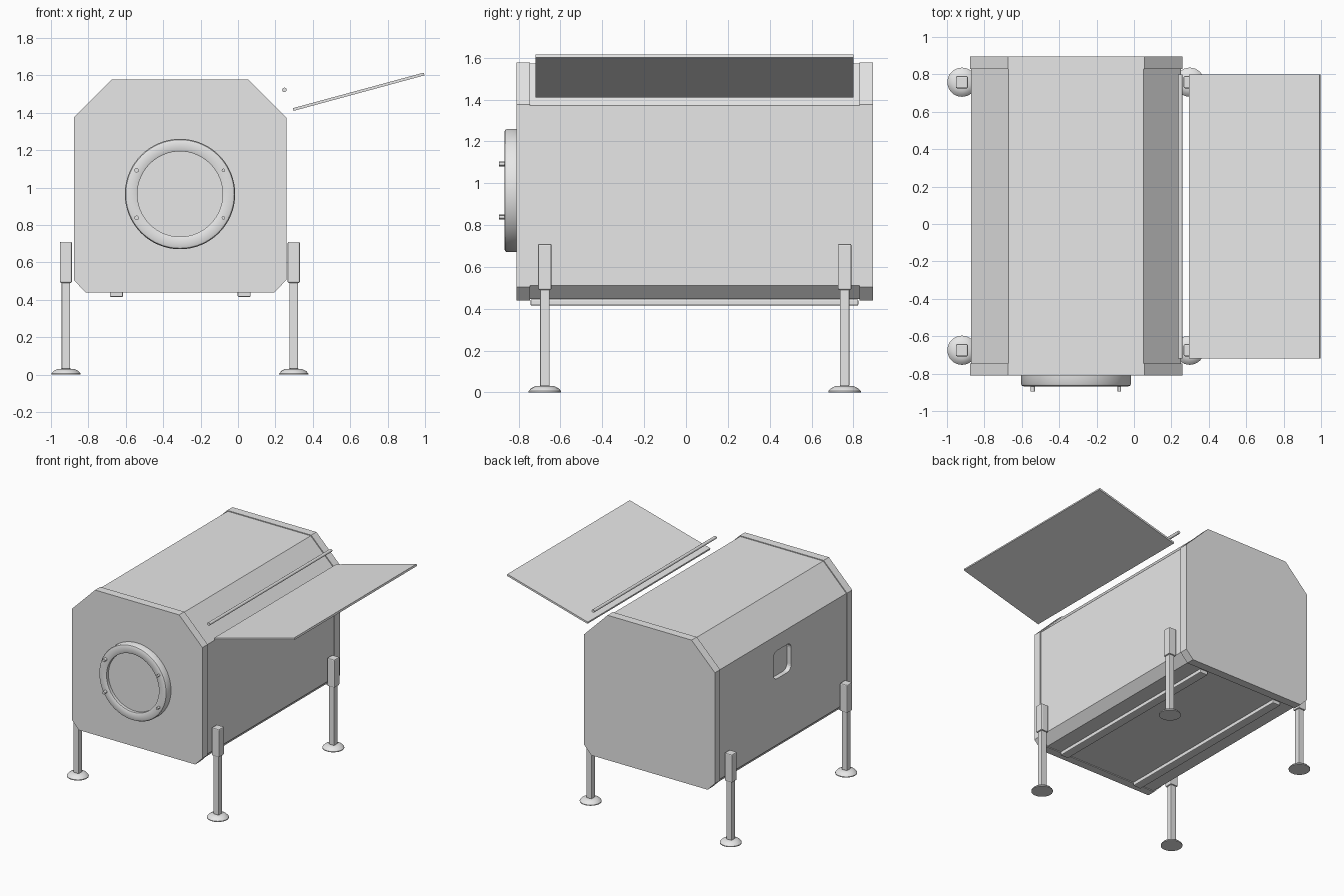
import bpy, bmesh, math
from mathutils import Matrix, Vector

default = bpy.data.objects.get("Cube")
if default:
    bpy.data.objects.remove(default, do_unlink=True)

grey = bpy.data.materials.new("light grey")
grey.use_nodes = True
grey.diffuse_color = (0.8, 0.8, 0.8, 1)
grey.node_tree.nodes["Principled BSDF"].inputs["Base Color"].default_value = (0.8, 0.8, 0.8, 1)


def finish(name, bm, smooth=False):
    bmesh.ops.recalc_face_normals(bm, faces=bm.faces[:])
    mesh = bpy.data.meshes.new(name)
    bm.to_mesh(mesh)
    bm.free()
    mesh.materials.append(grey)
    obj = bpy.data.objects.new(name, mesh)
    bpy.context.collection.objects.link(obj)
    bpy.ops.object.select_all(action="DESELECT")
    obj.select_set(True)
    bpy.context.view_layer.objects.active = obj
    if smooth:
        bpy.ops.object.shade_smooth_by_angle(angle=math.radians(30))
    return obj


def box(name, center, size, bevel=0, tilt=0):
    bm = bmesh.new()
    bmesh.ops.create_cube(bm, size=1, matrix=Matrix.Diagonal((*size, 1)))
    if bevel:
        bmesh.ops.bevel(bm, geom=bm.edges[:], offset=bevel, segments=2, profile=0.5, affect="EDGES")
    bm.transform(Matrix.Translation(center) @ Matrix.Rotation(tilt, 4, "Y"))
    return finish(name, bm)


def loft(bm, rings):
    """Skin closed rings of points and cap both ends."""
    loops = [[bm.verts.new(p) for p in ring] for ring in rings]
    n = len(loops[0])
    for a, b in zip(loops, loops[1:]):
        for i in range(n):
            j = (i + 1) % n
            bm.faces.new((a[i], a[j], b[j], b[i]))
    bm.faces.new(loops[0])
    bm.faces.new(loops[-1])


def lathe(name, profile, center, along_y=False, sides=32):
    """Turn (radius, height) points about z, or about the front axis."""
    bm = bmesh.new()
    turns = [math.tau * i / sides for i in range(sides)]
    loft(bm, [[(r * math.cos(t), r * math.sin(t), h) for t in turns] for r, h in profile])
    spin = Matrix.Rotation(math.pi / 2, 4, "X") if along_y else Matrix()
    bm.transform(Matrix.Translation(center) @ spin)
    return finish(name, bm, True)


# Chamfered housing with slightly raised end bands
MID_X, MID_Z = -0.31, 1.01
FRONT, BACK, BAND = -0.81, 0.895, 0.065
half = [(0.365, 1.578), (0.568, 1.375), (0.568, 0.505), (0.505, 0.44)]
outline = half + [(-x, z) for x, z in reversed(half)]


def section(y, scale):
    return [(MID_X + x * scale, y, MID_Z + (z - MID_Z) * scale) for x, z in outline]


bm = bmesh.new()
inset = 0.989
loft(bm, [section(FRONT, 1), section(FRONT + BAND, 1), section(FRONT + BAND, inset),
          section(BACK - BAND, inset), section(BACK - BAND, 1), section(BACK, 1)])
housing = finish("housing", bm)

# Rounded recess in the right side wall
bm = bmesh.new()
half_size, radius = 0.11, 0.045
corners = []
for k in range(4):
    for step in range(6):
        a = math.pi / 2 * (k + step / 5)
        q = math.pi / 2 * k + math.pi / 4
        corners.append(((half_size - radius) * math.copysign(1, math.cos(q)) + radius * math.cos(a),
                        (half_size - radius) * math.copysign(1, math.sin(q)) + radius * math.sin(a)))
loft(bm, [[(x, 0.05 + u, 1.14 + v) for u, v in corners] for x in (-0.95, -0.835)])
cutter = finish("recess_cutter", bm)
cutter.hide_render = True
cut = housing.modifiers.new("recess", "BOOLEAN")
cut.operation = "DIFFERENCE"
cut.solver = "EXACT"
cut.object = cutter
bpy.context.view_layer.objects.active = housing
bpy.ops.object.modifier_apply(modifier=cut.name)
bpy.data.objects.remove(cutter, do_unlink=True)

# Round port on the front with four pins
PORT_Z = 0.965
lathe("port_ring", [(0.295, -0.01), (0.295, 0.045), (0.29, 0.054), (0.28, 0.058), (0.235, 0.058),
                    (0.228, 0.054), (0.228, 0.03), (0.01, 0.03)],
      (MID_X, FRONT, PORT_Z), True, 64)
for side in (-1, 1):
    for level in (-1, 1):
        r = 0.012 if side < 0 else 0.009
        lathe("port_pin", [(r, 0.04), (r, 0.085)],
              (MID_X + side * 0.232, FRONT, PORT_Z + level * 0.127), True, 16)

# Raised flap and its hinge rod
box("flap", (0.645, 0.04, 1.512), (0.725, 1.52, 0.015), tilt=-math.atan2(0.19, 0.7))
lathe("hinge_rod", [(0.012, -0.76), (0.012, 0.76)], (0.248, 0.04, 1.522), True, 16)

# Rails under the floor
for x in (-0.65, 0.033):
    box("floor_rail", (x, 0.04, 0.43), (0.07, 1.567, 0.03), 0.006)

# Telescopic legs with round feet
for x in (MID_X - 0.61, MID_X + 0.608):
    for y in (-0.675, 0.758):
        box("leg_sleeve", (x, y, 0.6), (0.065, 0.065, 0.22), 0.007)
        box("leg_tube", (x, y, 0.28), (0.046, 0.046, 0.5), 0.005)
        lathe("foot", [(0.078, 0), (0.078, 0.006), (0.065, 0.02), (0.045, 0.03), (0.01, 0.032)], (x, y, 0))
